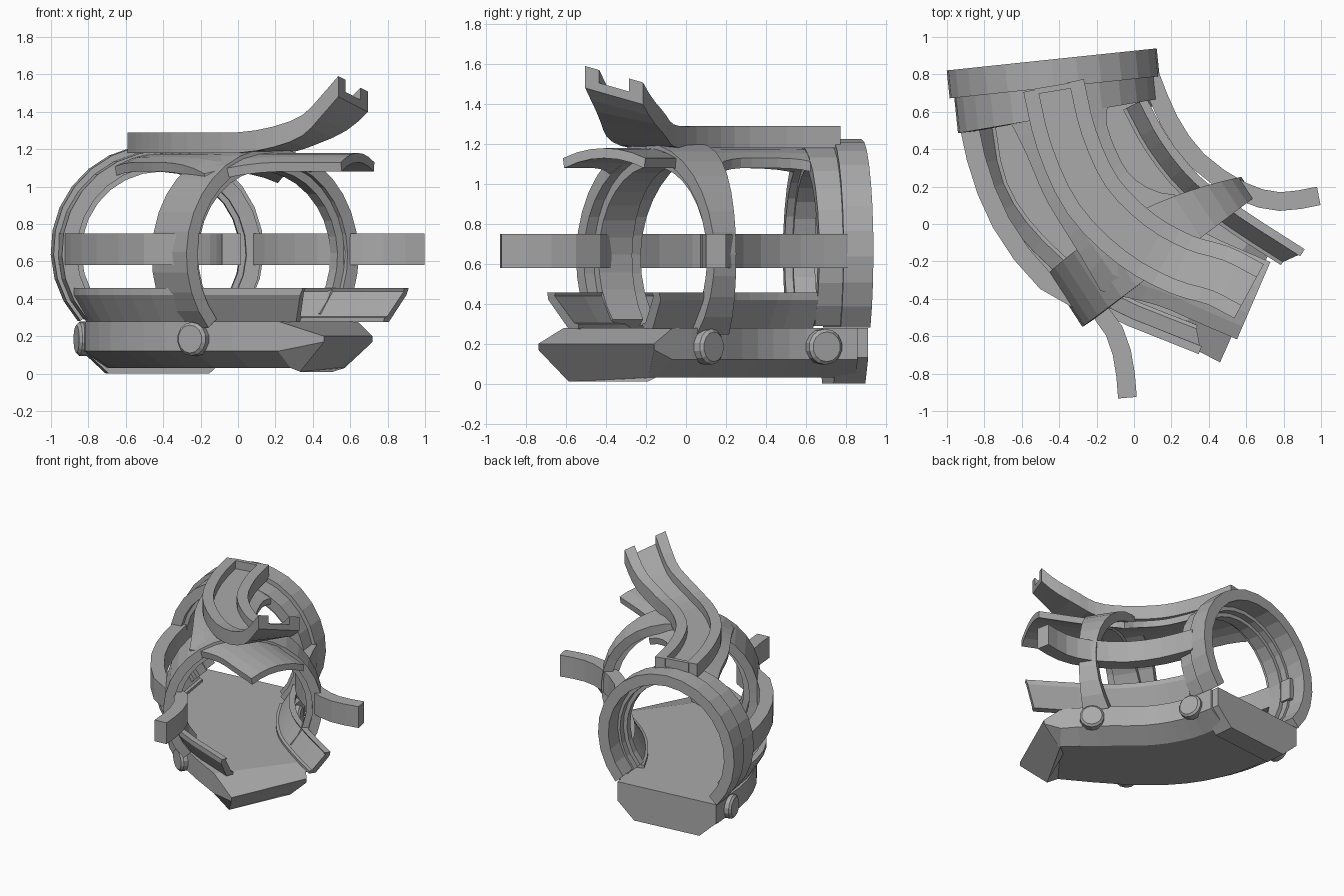
import bpy, bmesh, math
from mathutils import Vector, Matrix

if "Cube" in bpy.data.objects:
    bpy.data.objects.remove(bpy.data.objects["Cube"])

grey = bpy.data.materials.new("plain grey")
grey.use_nodes = True
grey.diffuse_color = (0.4, 0.4, 0.4, 1)
grey.node_tree.nodes["Principled BSDF"].inputs["Base Color"].default_value = (0.4, 0.4, 0.4, 1)


def finish(name, bm):
    bmesh.ops.recalc_face_normals(bm, faces=bm.faces)
    mesh = bpy.data.meshes.new(name)
    bm.to_mesh(mesh)
    bm.free()
    mesh.materials.append(grey)
    obj = bpy.data.objects.new(name, mesh)
    bpy.context.scene.collection.objects.link(obj)
    return obj


def loft(name, sections):
    """Skin a list of matching closed sections and cap both ends."""
    bm = bmesh.new()
    rings = [[bm.verts.new(p) for p in s] for s in sections]
    for a, b in zip(rings, rings[1:]):
        for i in range(len(a)):
            j = (i + 1) % len(a)
            bm.faces.new((a[i], a[j], b[j], b[i]))
    bm.faces.new(rings[0])
    bm.faces.new(rings[-1])
    return finish(name, bm)


def spline(points, steps=3):
    """Catmull-Rom samples through plan points."""
    p = [Vector(q) for q in points]
    p = [2 * p[0] - p[1]] + p + [2 * p[-1] - p[-2]]
    out = []
    for a, b, c, d in zip(p, p[1:], p[2:], p[3:]):
        for k in range(steps):
            t = k / steps
            out.append(0.5 * (2 * b + (c - a) * t + (2 * a - 5 * b + 4 * c - d) * t ** 2
                              + (3 * b - a - 3 * c + d) * t ** 3))
    return out + [p[-2]]


def sweep(name, points, profile, steps=3):
    """Sweep profile(t) -> [(sideways, height)] along a plan path."""
    path = spline(points, steps)
    sections = []
    for i, p in enumerate(path):
        d = (path[min(i + 1, len(path) - 1)] - path[max(i - 1, 0)]).normalized()
        n = Vector((-d.y, d.x))
        sections.append([((p + n * u).x, (p + n * u).y, z)
                         for u, z in profile(i / (len(path) - 1))])
    return loft(name, sections)


class Frame:
    """Upright plane across the tunnel, facing along its heading."""

    def __init__(self, x, y, heading):
        self.origin = Vector((x, y, 0))
        h = math.radians(heading)
        self.fwd = Vector((math.cos(h), math.sin(h), 0))
        self.side = Vector((-self.fwd.y, self.fwd.x, 0))

    def at(self, u, d, z):
        return self.origin + self.side * u + self.fwd * d + Vector((0, 0, z))


def hoop(name, frame, zc, r0, r1, depths, start=-42, end=222, n=20):
    """Arched band; depths(s, v): s = 0 inner bend to 1 outer bend, v = 1 at the crown."""
    sections = []
    for i in range(n + 1):
        a = math.radians(start + (end - start) * i / n)
        d0, d1 = depths((1 - math.cos(a)) / 2, math.sin(a) ** 2)
        sections.append([frame.at(r * math.cos(a), d, zc + r * math.sin(a))
                         for r, d in ((r0, d0), (r0, d1), (r1, d1), (r1, d0))])
    return loft(name, sections)


rear = Frame(-0.44, 0.88, -84)
front = Frame(0.13, -0.12, -57)

# Rear collar, its stepped inner hoop and its foot
hoop("rear_collar", rear, 0.66, 0.48, 0.565, lambda s, v: (0, 0.15))
hoop("rear_hoop", rear, 0.65, 0.46, 0.54, lambda s, v: (0.14, 0.27 + 0.07 * s))
hoop("rear_hoop_rib", rear, 0.65, 0.43, 0.47, lambda s, v: (0.19, 0.24 + 0.06 * s))
foot = [(-0.41, 0.28), (-0.41, 0.13), (-0.27, 0), (0.27, 0), (0.41, 0.13), (0.41, 0.28)]
loft("rear_foot", [[rear.at(u, d, z) for u, z in foot] for d in (0.01, 0.17)])

# Front arch, fanned out towards the outer bend and wider under the roof
hoop("front_arch", front, 0.63, 0.505, 0.575,
     lambda s, v: (-0.07 - 0.13 * s - 0.08 * v, 0.06 + 0.08 * s), n=24)
hoop("front_arch_rib", front, 0.63, 0.46, 0.515,
     lambda s, v: (-0.04 - 0.08 * s, 0.03 + 0.05 * s), n=24)

# Floor trough: bottom chamfered, prow undercut at the front
outer = spline([(-0.84, 0.8), (-0.79, 0.35), (-0.6, -0.04), (-0.24, -0.36), (0.46, -0.74)])
inner = spline([(-0.01, 0.86), (0.05, 0.6), (0.2, 0.36), (0.47, 0.12), (0.72, -0.16)])
sections = []
for i, (a, b) in enumerate(zip(outer, inner)):
    last = i == len(outer) - 1
    top = 0.2 if last else 0.28
    mid = 0.17 if last else 0.12
    low = 0.01 if last else 0.03
    back = Vector((0.17, -0.06)) if last else Vector((0, 0))
    shape = ((0, top), (0, mid), (0.16, low), (0.84, low), (1, mid), (1, top))
    sections.append([(*(a.lerp(b, t) - (back if z == low else Vector((0, 0)))), z)
                     for t, z in shape])
loft("floor_trough", sections)

# Round bosses where the hoops meet the trough
for label, x, y, heading in (("rear_outer", -0.825, 0.62, -78), ("rear_inner", 0.035, 0.69, -68),
                             ("front_outer", -0.235, -0.37, -32),
                             ("front_inner", 0.49, 0.11, -42)):
    bm = bmesh.new()
    turn = Frame(0, 0, heading).side.to_track_quat('Z', 'Y').to_matrix().to_4x4()
    bmesh.ops.create_cone(bm, cap_ends=True, segments=14, radius1=0.09, radius2=0.09, depth=0.08,
                          matrix=Matrix.Translation((x, y, 0.185)) @ turn)
    rims = [e for e in bm.edges if any(len(f.verts) > 4 for f in e.link_faces)]
    bmesh.ops.bevel(bm, geom=rims, offset=0.015, segments=1, affect='EDGES')
    finish(label + "_boss", bm)


# Middle side rails, splayed outward at the mouth
def rail(sign):
    return lambda t: [(sign * u, z) for u, z in
                      ((-0.065, 0.58), (0.035, 0.58), (0.035, 0.75), (-0.065, 0.75))]


sweep("side_rail_outer", [(-0.93, 0.72), (-0.86, 0.35), (-0.725, 0.0), (-0.48, -0.32),
                          (-0.19, -0.48), (-0.08, -0.69), (-0.05, -0.93)], rail(-1), 2)
sweep("side_rail_inner", [(0.1, 0.8), (0.2, 0.56), (0.35, 0.35), (0.58, 0.19),
                          (0.78, 0.135), (0.985, 0.165)], rail(1), 2)


# Lower side rails: flat panels leaning outward with a lip along each edge
def lipped_panel(sign):
    shape = [(-0.065, 0.275), (-0.01, 0.275), (0.075, 0.42), (0.075, 0.457),
             (0.03, 0.457), (0.038, 0.44), (-0.045, 0.305), (-0.065, 0.3)]
    return lambda t: [(sign * u, z) for u, z in shape]


for name, pts, s in (
        ("lower_rail_outer", [(-0.82, 0.62), (-0.74, 0.2), (-0.52, -0.12), (-0.16, -0.4),
                              (0.36, -0.62)], -1),
        ("lower_rail_inner", [(0.0, 0.64), (0.12, 0.42), (0.3, 0.2), (0.55, 0.01),
                              (0.86, -0.19)], 1)):
    bar = sweep(name, pts, lipped_panel(s))
    # slope the free end so its top overhangs
    heading = Vector((pts[-1][0] - pts[-2][0], pts[-1][1] - pts[-2][1], 0)).normalized()
    for v in list(bar.data.vertices)[-8:]:
        v.co += heading * (v.co.z - 0.42) * 0.4

center = [(-0.42, 0.7), (-0.36, 0.45), (-0.22, 0.15), (0.02, -0.1), (0.3, -0.26), (0.64, -0.41)]


# Arched roof strip, flared at each hoop and ending in a canopy
def roof_profile(t):
    flare = max(0, 1 - t / 0.25) ** 2 + max(0, 1 - abs(t - 0.6) / 0.22) ** 2
    half = 0.225 + 0.1 * min(flare, 1)
    arc = [half * k / 3 for k in range(-3, 4)]
    z = [0.65 + math.sqrt(0.53 ** 2 - u * u) for u in arc]
    return ([(u, h) for u, h in zip(arc, z)]
            + [(u * 0.97, h - 0.05) for u, h in reversed(list(zip(arc, z)))])


sweep("roof_canopy", center, roof_profile, 4)


# Grooved spine above the roof, curling upward and rolling at its front end
def spine_profile(t):
    k = max(0, (t - 0.55) / 0.45)
    lift, roll = 0.26 * k ** 1.9, -0.25 * k
    shape = [(-0.165, 1.18), (0.165, 1.18), (0.165, 1.29), (0.085, 1.29),
             (0.085, 1.225), (-0.085, 1.225), (-0.085, 1.29), (-0.165, 1.29)]
    return [(u, z + lift + roll * u) for u, z in shape]


spine = [(-0.43, 0.74)] + center[1:3] + [(0.01, -0.08), (0.25, -0.215), (0.45, -0.275),
                                         (0.615, -0.36)]
sweep("roof_spine", spine, spine_profile)
sweep("spine_end_stop", [(-0.43, 0.74), (-0.425, 0.71)],
      lambda t: [(-0.1, 1.2), (0.1, 1.2), (0.1, 1.29), (-0.1, 1.29)], 1)
